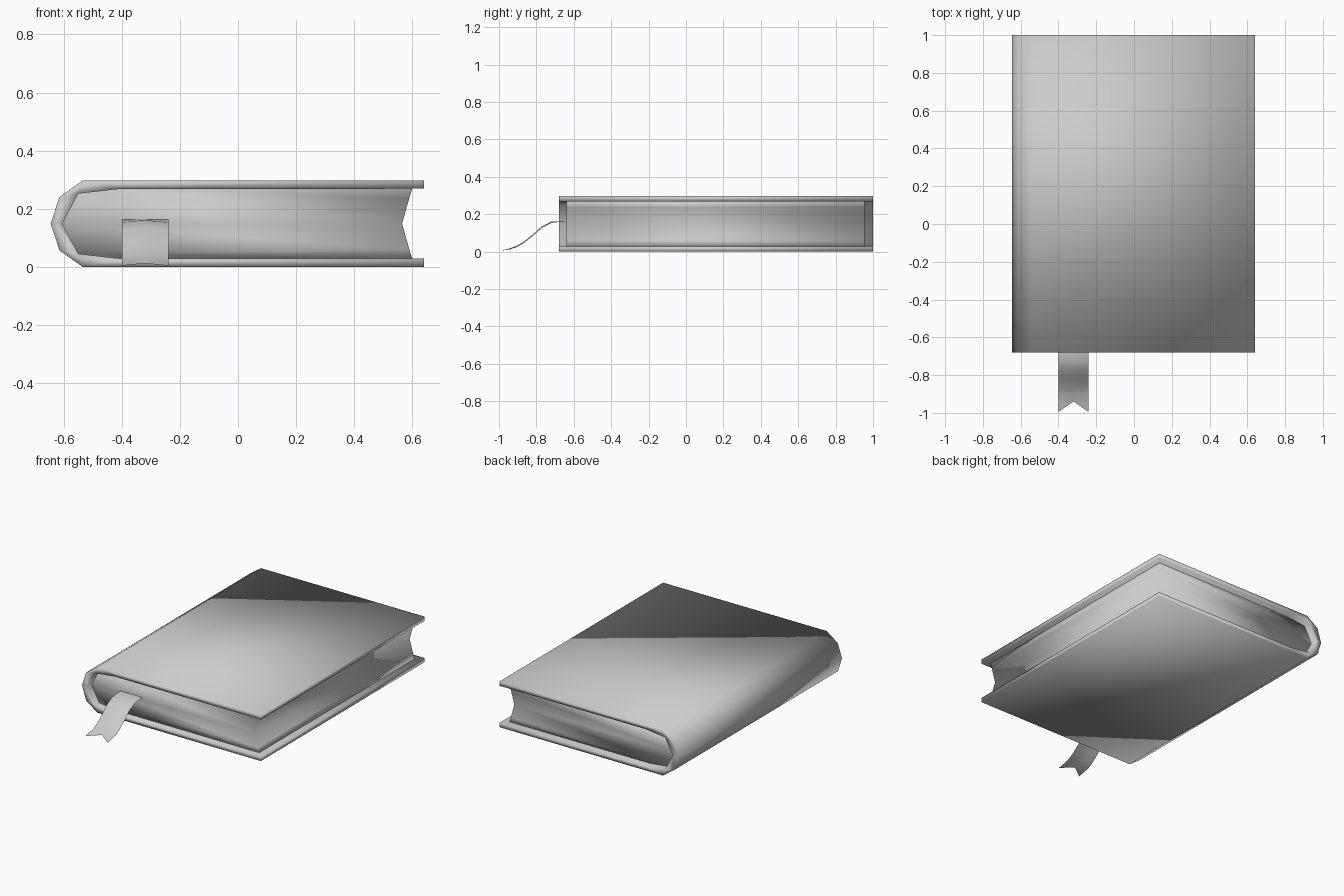
import bpy

if "Cube" in bpy.data.objects:
    bpy.data.objects.remove(bpy.data.objects["Cube"])

H = 0.297  # book thickness


def make(name, verts, faces):
    mesh = bpy.data.meshes.new(name)
    mesh.from_pydata(verts, [], faces)
    mesh.update()
    obj = bpy.data.objects.new(name, mesh)
    bpy.context.collection.objects.link(obj)
    mesh.shade_smooth()
    return obj


def mirrored(half):
    # complete a lower half profile (ending on the mid line) to the top
    return half + [(x, H - z) for x, z in reversed(half[:-1])]


def extrude_strip(name, outer, inner, y0, y1, closed_ends):
    # sweep the band between two matching profiles along y
    n = len(outer)
    ring = outer + inner[::-1]
    m = len(ring)
    verts = [(x, y, z) for y in (y0, y1) for x, z in ring]
    faces = [(i, (i + 1) % m, (i + 1) % m + m, i + m) for i in range(m)]
    for i in range(n - 1):
        a, b, c, d = i, i + 1, m - 2 - i, m - 1 - i
        faces += [(d, c, b, a), (a + m, b + m, c + m, d + m)]
    return make(name, verts, faces)


# Cover: two boards and a rounded spine in one wrap
outer = mirrored([(0.64, 0), (-0.535, 0), (-0.615, 0.057), (-0.645, H / 2)])
inner = mirrored([(0.64, 0.028), (-0.41, 0.029), (-0.55, 0.045), (-0.605, H / 2)])
extrude_strip("cover", outer, inner, -0.68, 1.0, True)

# Page block: rounded at the spine, hollow at the fore edge
spine = mirrored([(-0.41, 0.029), (-0.55, 0.045), (-0.605, H / 2)])
fore = mirrored([(0.60, 0.028), (0.59, 0.06), (0.565, H / 2)])
extrude_strip("pages", spine, fore, -0.64, 0.955, True)

# Ribbon bookmark: curved strip with a notched tail
path = [(-0.60, 0.163), (-0.64, 0.163), (-0.72, 0.153), (-0.77, 0.127),
        (-0.82, 0.083), (-0.87, 0.043), (-0.91, 0.021), (-0.995, 0.004)]
verts = []
for k, (y, z) in enumerate(path):
    last = k == len(path) - 1
    for j, x in enumerate((-0.40, -0.36, -0.32, -0.28, -0.24)):
        mid = 1 - abs(j - 2) / 2
        bulge = 0.008 * mid if k > 1 else 0
        verts.append((x, y + (0.056 * mid if last else 0), z + bulge))
faces = [(5 * r + c, 5 * r + c + 5, 5 * r + c + 6, 5 * r + c + 1)
         for r in range(len(path) - 1) for c in range(4)]
make("ribbon_bookmark", verts, faces)

# Consistent outward normals
import bmesh
for obj in bpy.context.collection.objects:
    bm = bmesh.new()
    bm.from_mesh(obj.data)
    if obj.name != "ribbon_bookmark":
        bmesh.ops.recalc_face_normals(bm, faces=bm.faces)
    bm.to_mesh(obj.data)
    bm.free()
